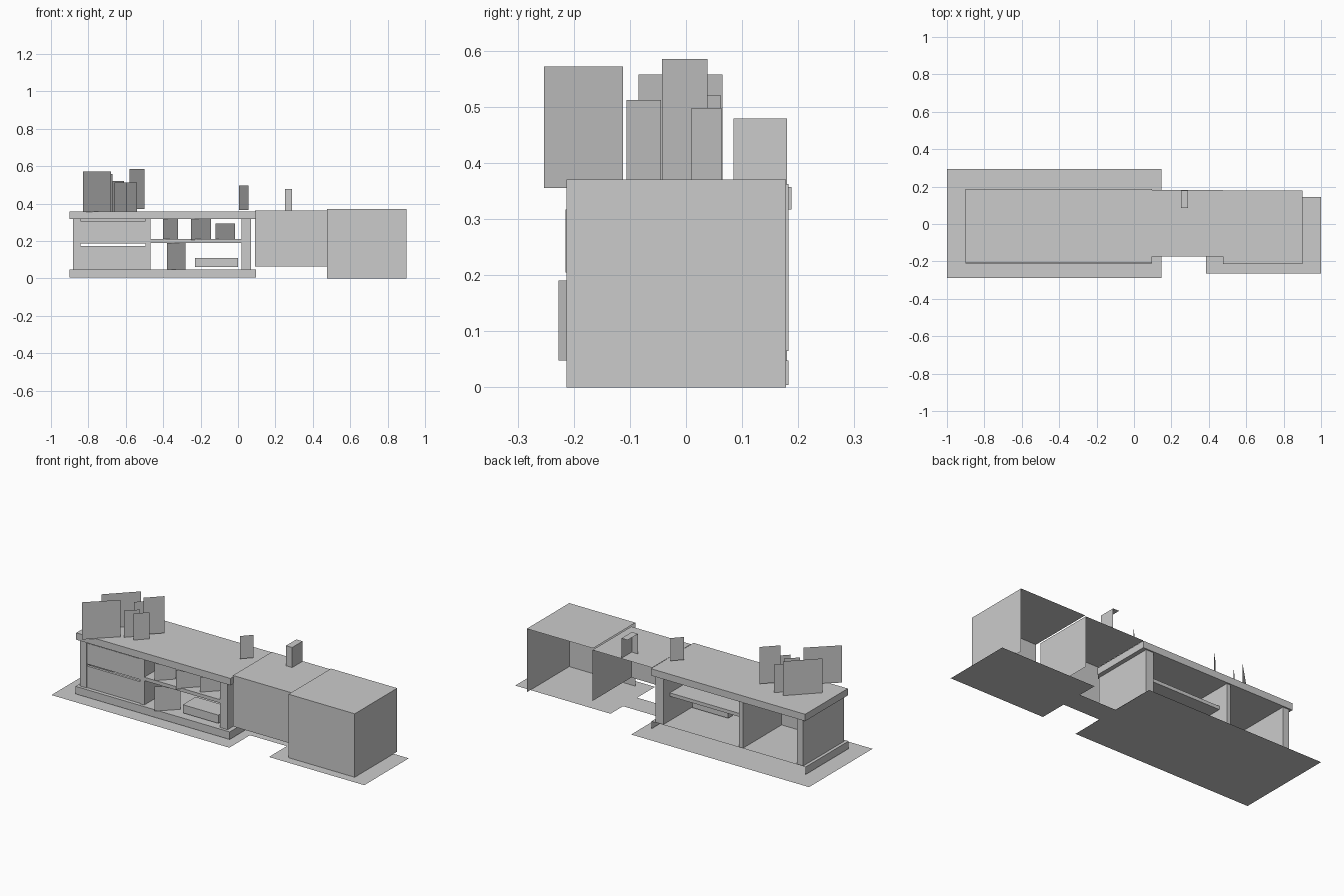
import bpy

grey = bpy.data.materials.new("light_grey")
grey.diffuse_color = (0.6, 0.6, 0.6, 1)

# Faces of a box by side
SIDES = {"bottom": (0, 3, 2, 1), "top": (4, 5, 6, 7), "front": (0, 1, 5, 4),
         "right": (1, 2, 6, 5), "back": (2, 3, 7, 6), "left": (3, 0, 4, 7)}


def make(name, verts, faces):
    mesh = bpy.data.meshes.new(name)
    mesh.from_pydata(verts, [], faces)
    mesh.materials.append(grey)
    obj = bpy.data.objects.new(name, mesh)
    bpy.context.collection.objects.link(obj)
    return obj


def box(name, x0, x1, y0, y1, z0, z1, sides=tuple(SIDES)):
    """Box with only the listed sides, so shells can be left open."""
    v = [(x, y, z) for z in (z0, z1)
         for x, y in ((x0, y0), (x1, y0), (x1, y1), (x0, y1))]
    used = sorted({i for s in sides for i in SIDES[s]})
    return make(name, [v[i] for i in used],
                [[used.index(i) for i in SIDES[s]] for s in sides])


def card(name, x0, x1, y0, y1, z0, z1):
    """Upright sheet running diagonally from (x0, y0) to (x1, y1)."""
    return make(name, [(x0, y0, z0), (x1, y1, z0), (x1, y1, z1), (x0, y0, z1)],
                [(0, 1, 2, 3)])


# Flat rugs
box("long_rug", -1, 0.147, -0.29, 0.295, 0, 0, ("top",))
box("side_rug", 0.385, 1, -0.265, 0.145, 0, 0, ("top",))
box("middle_rug", 0.147, 0.47, -0.10, 0.03, 0, 0, ("top",))

# Cabinet slabs
box("cabinet_top", -0.9, 0.095, -0.205, 0.188, 0.317, 0.357)
box("cabinet_base", -0.9, 0.095, -0.212, 0.183, 0.004, 0.048,
    ("top", "front", "left", "right"))

# Cabinet walls
for name, x0, x1 in (("left_wall", -0.882, -0.842), ("divider", -0.494, -0.468),
                     ("right_wall", 0.02, 0.07)):
    box(name, x0, x1, -0.195, 0.18, 0.048, 0.317)

# Drawer fronts with rails above
for name, z0, z1 in (("lower_drawer", 0.048, 0.174), ("upper_drawer", 0.186, 0.307)):
    box(name, -0.842, -0.494, -0.19, -0.175, z0, z1)
box("drawer_rail", -0.842, -0.494, -0.18, -0.165, 0.307, 0.317)

# Open shelf
box("shelf", -0.468, 0.02, -0.195, 0.12, 0.19, 0.21)

# Low flat case in the lower compartment
box("flat_case", -0.23, 0, -0.18, -0.06, 0.06, 0.108)

# Open-backed blocks beside the cabinet
SHELL = ("top", "front", "right")
box("middle_block", 0.09, 0.475, -0.175, 0.183, 0.065, 0.362, SHELL)
box("end_block", 0.475, 0.902, -0.213, 0.178, 0, 0.37, SHELL)
box("small_block", 0.25, 0.29, 0.085, 0.18, 0.362, 0.479, SHELL)

# Diagonal upright sheets: x range, y range, z range
sheets = {
    "top_sheet": [(-0.83, -0.68, -0.253, -0.112, 0.355, 0.572),
                  (-0.82, -0.67, -0.085, 0.065, 0.357, 0.557),
                  (-0.58, -0.50, -0.043, 0.038, 0.37, 0.585),
                  (-0.66, -0.60, -0.106, -0.045, 0.357, 0.512),
                  (-0.60, -0.54, -0.106, -0.045, 0.357, 0.512),
                  (-0.67, -0.61, 0.0, 0.062, 0.357, 0.52),
                  (0.005, 0.055, 0.01, 0.063, 0.365, 0.498)],
    "shelf_sheet": [(-0.40, -0.32, -0.20, -0.12, 0.21, 0.317),
                    (-0.25, -0.145, -0.215, -0.11, 0.205, 0.317),
                    (-0.12, -0.015, -0.18, -0.075, 0.21, 0.295),
                    (-0.38, -0.28, -0.227, -0.13, 0.048, 0.19)],
}
for group, rows in sheets.items():
    for i, row in enumerate(rows, 1):
        card(f"{group}_{i}", *row)
